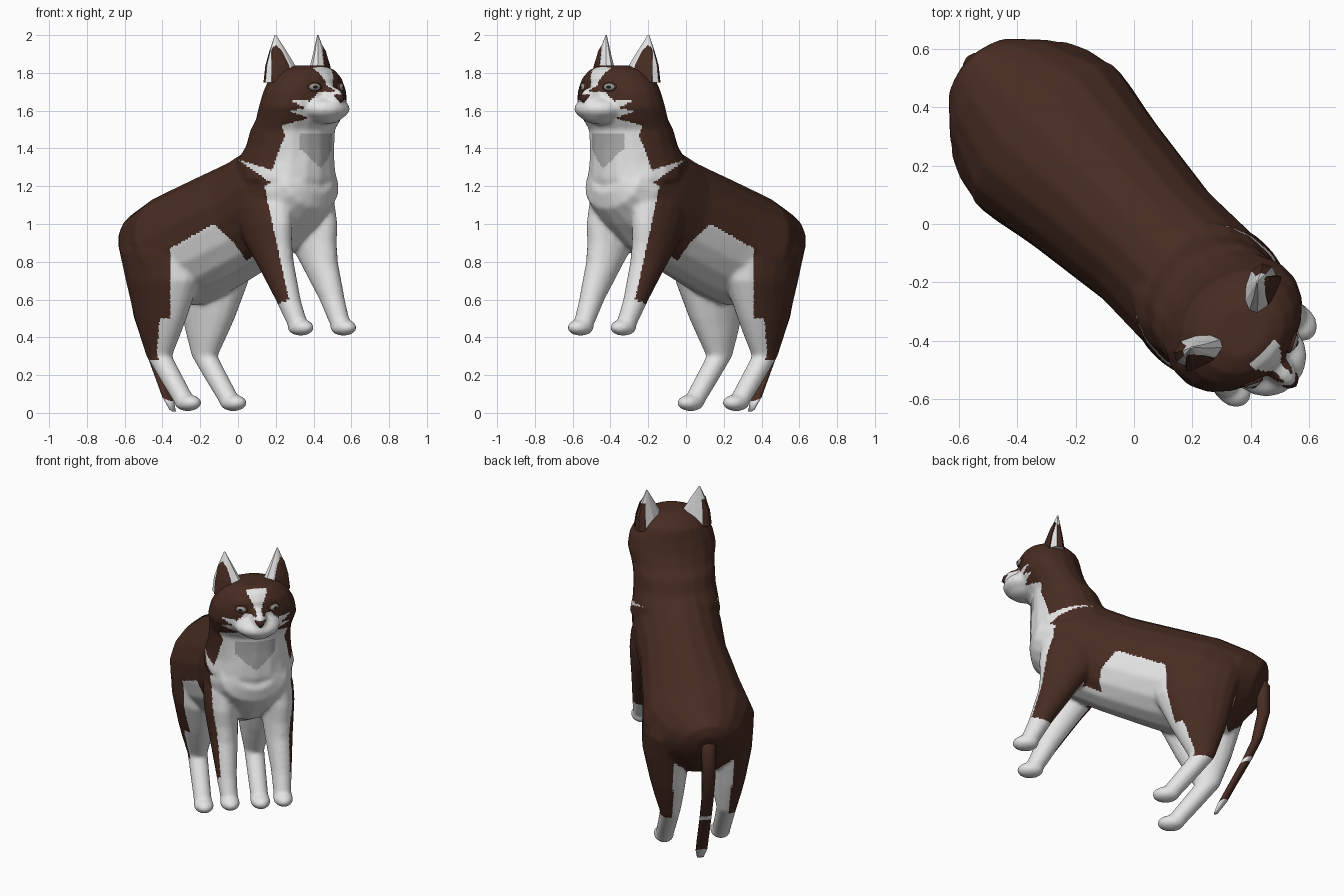
import bpy, bmesh, math
from mathutils import Matrix

cube = bpy.data.objects.get("Cube")
if cube:
    bpy.data.objects.remove(cube, do_unlink=True)

TURN = -math.pi / 4      # the animal faces diagonally between +x and -y


def material(name, color):
    m = bpy.data.materials.new(name)
    m.use_nodes = True
    m.diffuse_color = (*color, 1)
    bsdf = next(n for n in m.node_tree.nodes if n.type == 'BSDF_PRINCIPLED')
    bsdf.inputs["Base Color"].default_value = (*color, 1)
    bsdf.inputs["Roughness"].default_value = 0.8
    return m


BROWN = material("brown fur", (0.064, 0.025, 0.016))
WHITE = material("white fur", (0.78, 0.78, 0.78))
GREY = material("grey throat fur", (0.42, 0.42, 0.42))
NOSE = material("dark nose", (0.05, 0.02, 0.018))
IRIS = material("grey iris", (0.3, 0.3, 0.28))
BLACK = material("black pupil", (0.01, 0.01, 0.01))


def loft(bm, rings, side=1, n=18):
    """Rings: forward, height, lateral, half depth, half width, tilt in degrees."""
    loops = []
    for u, z, v, hd, hw, tilt in rings:
        t = math.radians(tilt)
        loop = []
        for i in range(n):
            a = math.tau * i / n
            d = hd * math.cos(a)
            loop.append(bm.verts.new((u + d * math.cos(t),
                                      side * (v + hw * math.sin(a)),
                                      z + d * math.sin(t))))
        loops.append(loop)
    for a, b in zip(loops, loops[1:]):
        for i in range(n):
            j = (i + 1) % n
            bm.faces.new((a[i], a[j], b[j], b[i]))
    bm.faces.new(loops[0])
    bm.faces.new(loops[-1])


def ball(bm, center, radii, yaw=0):
    mat = (Matrix.Translation(center) @ Matrix.Rotation(yaw, 4, 'Z')
           @ Matrix.Diagonal((*radii, 1)))
    bmesh.ops.create_uvsphere(bm, u_segments=16, v_segments=10, radius=1, matrix=mat)


def dress(me, mats, rule, smooth):
    me.materials.clear()
    for m in mats:
        me.materials.append(m)
    for p in me.polygons:
        p.use_smooth = smooth
        p.material_index = rule(p.center, p.normal) if rule else 0


def finish(bm, name, mats, rule=None, smooth=True):
    bmesh.ops.recalc_face_normals(bm, faces=bm.faces[:])
    me = bpy.data.meshes.new(name)
    bm.to_mesh(me)
    bm.free()
    ob = bpy.data.objects.new(name, me)
    bpy.context.collection.objects.link(ob)
    ob.rotation_euler.z = TURN
    dress(me, mats, rule, smooth)
    return ob


# Torso, neck and head
bm = bmesh.new()
loft(bm, [(-.775, .87, 0, .08, .07, 110), (-.74, .86, 0, .16, .15, 110),
          (-.63, .83, 0, .25, .25, 110), (-.42, .86, 0, .31, .34, 110),
          (-.20, .94, 0, .31, .30, 110), (.10, 1.055, 0, .30, .26, 110),
          (.30, 1.15, 0, .295, .265, 110), (.45, 1.21, 0, .23, .25, 110),
          (.55, 1.23, 0, .16, .20, 110), (.59, 1.25, 0, .09, .12, 110)])
loft(bm, [(.43, 1.02, 0, .05, .09, 0), (.42, 1.12, 0, .165, .21, 0),
          (.37, 1.24, 0, .25, .27, 0), (.355, 1.33, 0, .265, .255, 0),
          (.39, 1.41, 0, .225, .245, 0), (.41, 1.5, 0, .205, .245, 0),
          (.45, 1.55, 0, .20, .25, 0), (.485, 1.62, 0, .20, .265, 0),
          (.50, 1.7, 0, .19, .25, 0), (.505, 1.77, 0, .18, .21, 0),
          (.51, 1.815, 0, .145, .16, 0), (.525, 1.84, 0, .08, .09, 0)])
# Muzzle, nose bridge and chin
ball(bm, (.65, 0, 1.61), (.13, .138, .068))
ball(bm, (.68, 0, 1.67), (.10, .05, .06))
ball(bm, (.64, 0, 1.572), (.11, .10, .045))
# Legs and paws
for s in (1, -1):
    loft(bm, [(.33, 1.2, .15, .17, .09, 0), (.35, 1.1, .16, .19, .105, 0),
              (.37, 1.0, .17, .18, .10, 0), (.395, .9, .167, .15, .095, 0),
              (.44, .8, .165, .115, .085, 0), (.54, .6, .165, .072, .062, 0),
              (.605, .47, .16, .058, .052, 0)], s)
    ball(bm, (.63, s * .16, .452), (.08, .06, .044))
    loft(bm, [(-.43, .98, .16, .21, .13, 0), (-.40, .85, .18, .27, .15, 0),
              (-.38, .7, .185, .24, .14, 0), (-.40, .5, .18, .165, .105, 0),
              (-.41, .4, .175, .12, .085, 0), (-.42, .3, .17, .075, .06, 0),
              (-.31, .16, .17, .07, .056, 0), (-.23, .06, .17, .065, .053, 0)], s)
    ball(bm, (-.205, s * .17, .053), (.083, .061, .044))
body = finish(bm, "body", [BROWN, WHITE])

# Fuse the volumes into one skin
mod = body.modifiers.new("fuse", 'REMESH')
mod.mode = 'VOXEL'
mod.voxel_size = 0.011
mod = body.modifiers.new("soften", 'SMOOTH')
mod.factor = 0.5
mod.iterations = 9
bpy.context.view_layer.update()
skin = bpy.data.meshes.new_from_object(
    body.evaluated_get(bpy.context.evaluated_depsgraph_get()))
body.modifiers.clear()
body.data = skin
skin.name = "body"

# Outline of the brown coat: oblique distance forward, height
COAT = [(-1, .28), (-.36, .28), (-.36, .87), (-.13, 1.0), (-.02, .9), (.1, .72),
        (.2, .57), (.27, .6), (.14, 1.2), (.17, 1.22), (.0, 1.34), (.18, 1.285),
        (.22, 1.4), (.25, 1.47), (.23, 1.52), (.37, 1.56), (.27, 1.6), (.36, 1.61),
        (.27, 1.66), (.38, 1.65), (.43, 1.7), (.7, 1.7), (.7, 2.1), (-1, 2.1)]


def inside(x, z, outline):
    hit = False
    for (ax, az), (bx, bz) in zip(outline, outline[1:] + outline[:1]):
        if (az > z) != (bz > z) and x < ax + (z - az) * (bx - ax) / (bz - az):
            hit = not hit
    return hit


def coat(c, n):
    a = abs(c.y)
    outward = n.y * (1 if c.y > 0 else -1)
    if c.z < .9 and a < .24 and outward < -.05 and c.x > -.66:
        return 1                                  # inner legs
    if c.z < .5 and c.x < 0 and n.x > .35:
        return 1                                  # front of the hind legs
    if c.z < .95 and n.z < -.5 and c.x > -.55 and a < .12:
        return 1                                  # belly
    if c.z > 1.68 and c.x > .62 and a < .018 + max(0, c.z - 1.73) * .5:
        return 1                                  # blaze
    if c.x > .5 and 1.29 < c.z < 1.48 and a < min(.12, 1.1 * (c.z - 1.29)):
        return 2                                  # throat
    return 0 if inside((c.x - a) / math.sqrt(2), c.z, COAT) else 1


dress(skin, [BROWN, WHITE, GREY], coat, True)

# Tail with pale ring and tip
bm = bmesh.new()
loft(bm, [(-.70, .95, 0, .05, .05, 20), (-.765, .87, 0, .045, .045, 10),
          (-.77, .68, 0, .04, .042, -10), (-.73, .5, 0, .037, .037, -20),
          (-.67, .365, 0, .036, .036, -25), (-.655, .335, 0, .036, .036, -25),
          (-.57, .17, 0, .036, .036, -30), (-.525, .08, 0, .035, .035, -30),
          (-.49, .015, 0, .018, .02, -30)], n=10)
finish(bm, "tail", [BROWN, WHITE],
       lambda c, n: 1 if c.z < .08 or .335 < c.z < .365 else 0)

for s, label in ((1, "left"), (-1, "right")):
    # Ears: brown back, pale tip, inner side and rim, brown hollow turned outward
    shell = [(.46, 1.75, .135, .06, .10, 0), (.46, 1.84, .143, .045, .082, 0),
             (.455, 1.92, .155, .026, .045, 0), (.445, 2.0, .165, .003, .004, 0)]
    hollow = [(u + hd - .006, z, v + .012, .009, hw * .62, 0)
              for u, z, v, hd, hw, t in shell[:3]] + [(.455, 1.96, .164, .006, .005, 0)]
    for part, rings, mats in (("ear", shell, [BROWN, WHITE]),
                              ("ear_hollow", hollow, [BROWN])):
        bm = bmesh.new()
        loft(bm, rings, s, 10)
        bmesh.ops.rotate(bm, verts=bm.verts[:], cent=(.455, s * .15, 0),
                         matrix=Matrix.Rotation(s * .5, 3, 'Z'))
        rule = None
        if part == "ear":
            def rule(c, n):
                return 1 if c.z > 1.9 or n.x > -.15 or n.y * s < -.3 else 0
        finish(bm, label + "_" + part, mats, rule, False)
    # Eyes: dark rim, iris and pupil
    for part, mat, out, depth, size in (("eye_rim", BROWN, 0, .016, 1.25),
                                        ("iris", IRIS, .005, .015, 1),
                                        ("pupil", BLACK, .014, .008, .45)):
        bm = bmesh.new()
        ball(bm, (.667 + out, s * (.096 + out * .5), 1.725),
             (depth, .032 * size, .019 * size), s * .45)
        finish(bm, label + "_" + part, [mat])

# Nose
bm = bmesh.new()
loft(bm, [(.752, 1.64, 0, .018, .008, 0), (.762, 1.66, 0, .024, .022, 0),
          (.755, 1.682, 0, .024, .034, 0), (.738, 1.692, 0, .02, .024, 0)], n=8)
finish(bm, "nose", [NOSE])
